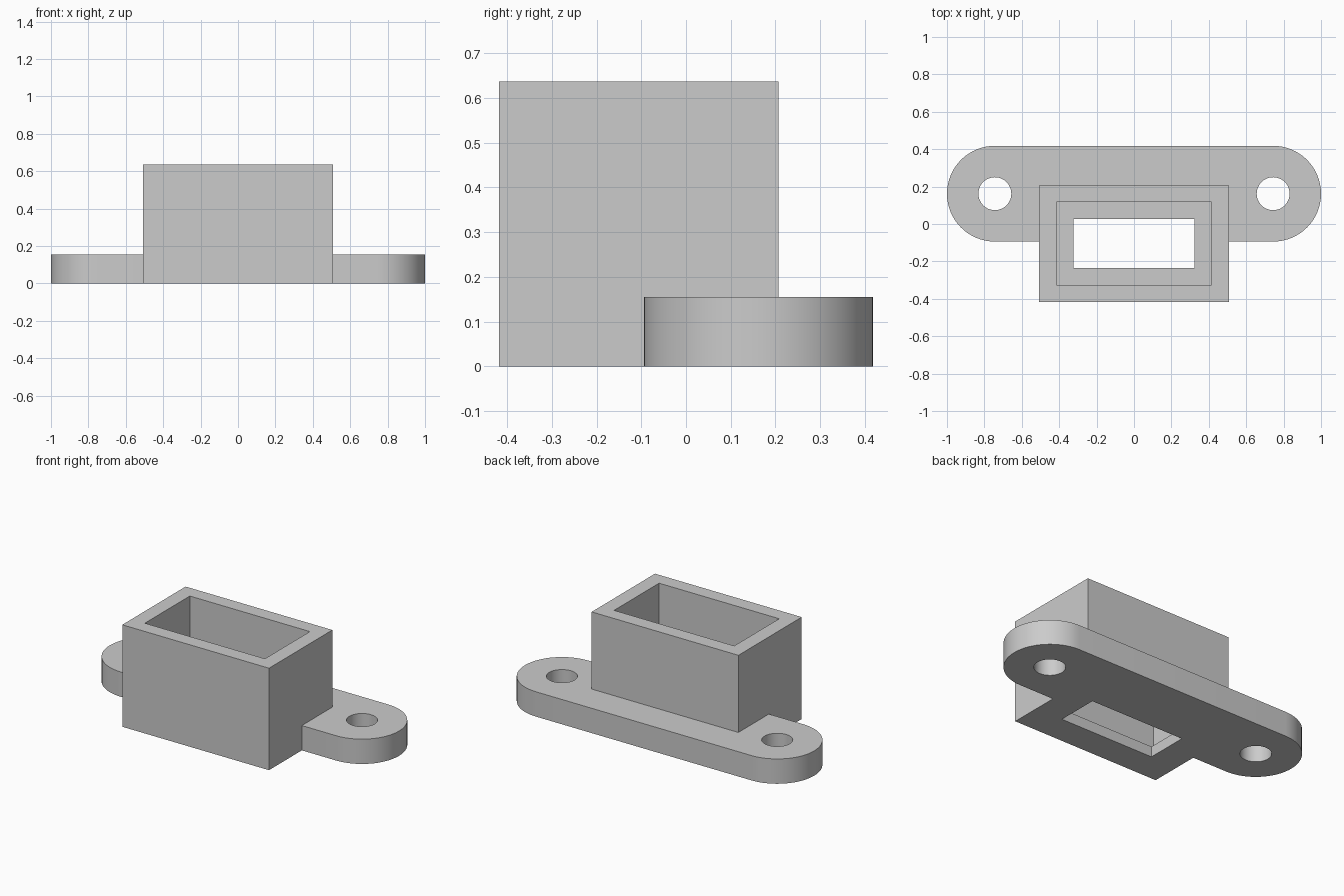
import bpy, bmesh, math

if "Cube" in bpy.data.objects:
    bpy.data.objects.remove(bpy.data.objects["Cube"])

grey = bpy.data.materials.new("light grey")
grey.diffuse_color = (0.6, 0.6, 0.6, 1)
grey.use_nodes = True
grey.node_tree.nodes["Principled BSDF"].inputs["Base Color"].default_value = grey.diffuse_color


def prism(name, points, z0, z1):
    """Extrude a flat outline from z0 up to z1."""
    bm = bmesh.new()
    face = bm.faces.new([bm.verts.new((x, y, z0)) for x, y in points])
    top = bmesh.ops.extrude_face_region(bm, geom=[face])["geom"]
    bmesh.ops.translate(bm, vec=(0, 0, z1 - z0),
                        verts=[v for v in top if isinstance(v, bmesh.types.BMVert)])
    bmesh.ops.recalc_face_normals(bm, faces=bm.faces)
    mesh = bpy.data.meshes.new(name)
    bm.to_mesh(mesh)
    bm.free()
    mesh.materials.append(grey)
    obj = bpy.data.objects.new(name, mesh)
    bpy.context.collection.objects.link(obj)
    return obj


def rect(x0, x1, y0, y1):
    return [(x0, y0), (x1, y0), (x1, y1), (x0, y1)]


def arc(cx, cy, r, start, sweep, n):
    angles = [math.radians(start + sweep * i / n) for i in range(n + 1)]
    return [(cx + r * math.cos(a), cy + r * math.sin(a)) for a in angles]


def combine(target, tool, operation):
    """Apply a boolean and remove the tool object."""
    mod = target.modifiers.new(operation.lower(), 'BOOLEAN')
    mod.operation = operation
    mod.solver = 'EXACT'
    mod.object = tool
    bpy.context.view_layer.objects.active = target
    bpy.ops.object.modifier_apply(modifier=mod.name)
    bpy.data.objects.remove(tool)


# Mounting flange with rounded ends
CX, CY, R = 0.744, 0.162, 0.256
outline = arc(CX, CY, R, -90, 180, 32) + arc(-CX, CY, R, 90, 180, 32)
bracket = prism("socket_bracket", outline, 0, 0.155)

# Rectangular socket body
combine(bracket, prism("socket", rect(-0.507, 0.507, -0.418, 0.207), 0, 0.637), 'UNION')

# Deep pocket, with a smaller opening through its floor
combine(bracket, prism("pocket", rect(-0.415, 0.415, -0.327, 0.117), 0.065, 0.8), 'DIFFERENCE')
combine(bracket, prism("opening", rect(-0.323, 0.323, -0.235, 0.027), -0.1, 0.2), 'DIFFERENCE')

# Screw holes
for side in (-1, 1):
    circle = arc(side * CX, CY, 0.088, 0, 360, 48)[:-1]
    combine(bracket, prism("screw_hole", circle, -0.1, 0.3), 'DIFFERENCE')

# Smooth the round walls, keep corners sharp
bpy.ops.object.select_all(action='DESELECT')
bracket.select_set(True)
bpy.context.view_layer.objects.active = bracket
bpy.ops.object.shade_smooth_by_angle(angle=math.radians(30))
